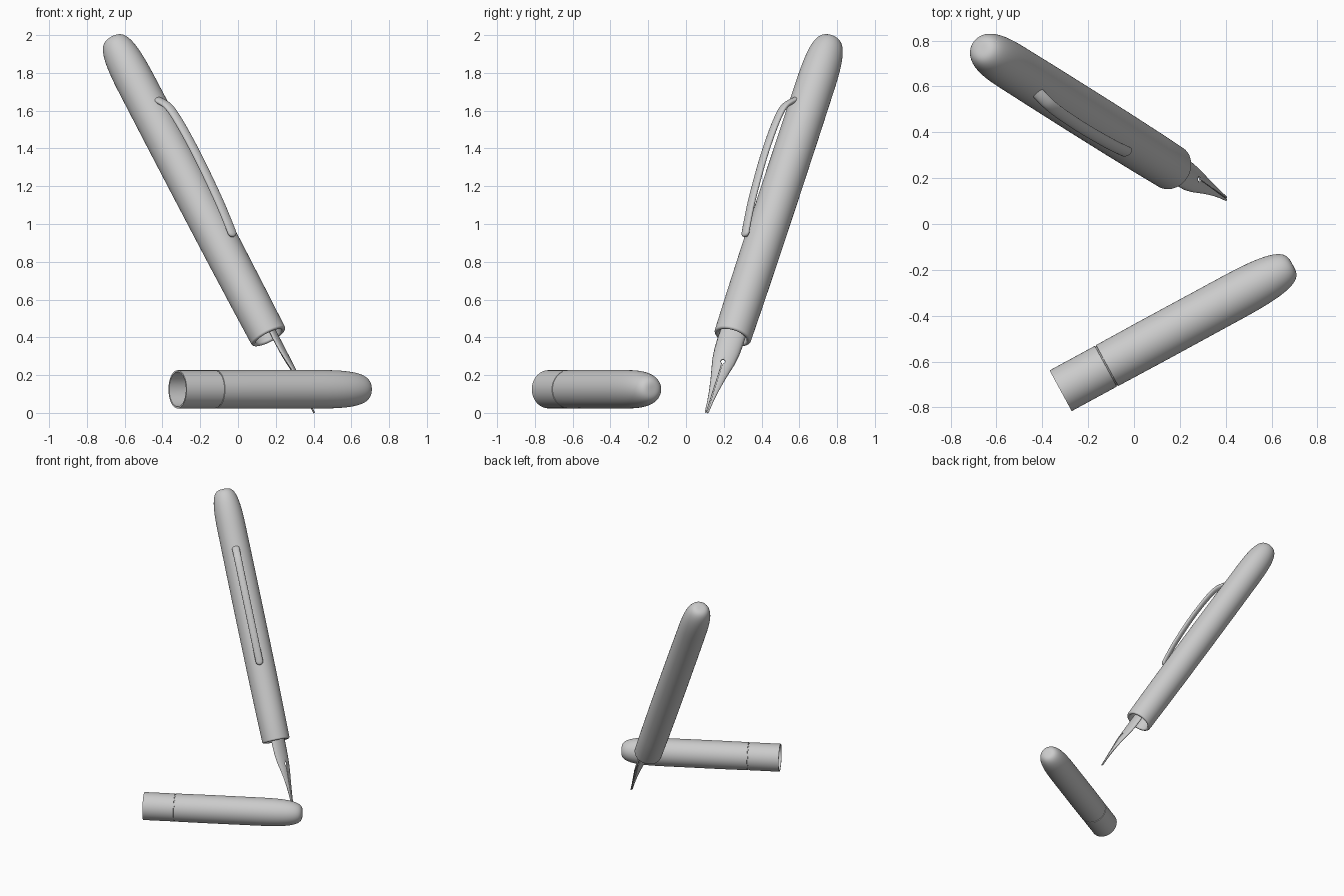
import bpy, bmesh, math
from mathutils import Vector, Matrix

if "Cube" in bpy.data.objects:
    bpy.data.objects.remove(bpy.data.objects["Cube"])


def frame(origin, axis, normal):
    """Matrix with local z along axis and local x along normal."""
    z = Vector(axis).normalized()
    x = Vector(normal)
    x = (x - z * x.dot(z)).normalized()
    y = z.cross(x)
    m = Matrix((x, y, z)).transposed().to_4x4()
    m.translation = Vector(origin)
    return m


def finish(name, bm, matrix, angle=35):
    bmesh.ops.recalc_face_normals(bm, faces=bm.faces)
    me = bpy.data.meshes.new(name)
    bm.to_mesh(me)
    bm.free()
    ob = bpy.data.objects.new(name, me)
    bpy.context.collection.objects.link(ob)
    ob.matrix_world = matrix
    bpy.ops.object.select_all(action='DESELECT')
    ob.select_set(True)
    bpy.context.view_layer.objects.active = ob
    bpy.ops.object.shade_smooth_by_angle(angle=math.radians(angle))
    return ob


def loft(bm, rings, closed=True):
    """Join consecutive rings of points with quads."""
    vr = [[bm.verts.new(p) for p in r] for r in rings]
    n = len(rings[0])
    for a, b in zip(vr, vr[1:]):
        for i in range(n if closed else n - 1):
            j = (i + 1) % n
            bm.faces.new((a[i], a[j], b[j], b[i]))
    return vr


def lathe(name, profile, matrix, seg=64):
    bm = bmesh.new()
    ang = [2 * math.pi * i / seg for i in range(seg)]
    loft(bm, [[(r * math.cos(a), r * math.sin(a), z) for a in ang] for r, z in profile])
    bmesh.ops.remove_doubles(bm, verts=bm.verts, dist=1e-6)
    return finish(name, bm, matrix)


def dome(radius, end, length=0.35, n=24):
    """Long, blunt rounded end of the barrel and cap."""
    pts = []
    for i in range(n + 1):
        u = 1 - (1 - i / n) ** 4
        pts.append((radius * max(0, 1 - u ** 3.2) ** 0.28, end - length + length * u))
    return pts


def lerp(table, t):
    for (a, va), (b, vb) in zip(table, table[1:]):
        if t <= b:
            k = (t - a) / (b - a)
            return va + (vb - va) * k
    return table[-1][1]


origin = (0.374, 0.113, 0)
axis = (-0.445, 0.28, 0.85)
pen = frame(origin, axis, (0.486, -0.726, 0.486))
nib_frame = frame(origin, axis, (0.886, 0, 0.464))

# Barrel with a rounded rim and a recessed socket for the nib
rim = [(0.088 + 0.012 * math.sin(a), 0.483 - 0.012 * math.cos(a))
       for a in [math.radians(d) for d in range(-90, 91, 15)]]
lathe("barrel", [(0, 0.70), (0.074, 0.70)] + rim +
      [(0.1025, 0.7), (0.1045, 1.0), (0.105, 1.4), (0.1045, 1.75)] + dome(0.1035, 2.335), pen)

# Cap lying beside the pen, hollow, with a thin seam groove
a = math.radians(28.5)
cap = frame((-0.32, -0.7275, 0.125), (math.cos(a), math.sin(a), 0), (0, 0, 1))
lathe("cap", [(0, 0.95), (0.07, 0.93), (0.09, 0.85), (0.092, 0.0), (0.101, 0.0),
              (0.101, 0.224), (0.097, 0.225), (0.097, 0.230), (0.1015, 0.231),
              (0.1025, 0.45)] + dome(0.102, 1.152), cap)

# Arched clip: rounded strip swept along the barrel
path = [(1.05, 0.127), (1.12, 0.138), (1.255, 0.154), (1.48, 0.167), (1.65, 0.166),
        (1.76, 0.158), (1.82, 0.145), (1.86, 0.122), (1.90, 0.088)]
cu = []
for i in range(len(path) - 1):                 # smooth the path
    p = [Vector(path[min(max(i + k, 0), len(path) - 1)]) for k in (-1, 0, 1, 2)]
    for j in range(6):
        t = j / 6
        cu.append(0.5 * (2 * p[1] + (p[2] - p[0]) * t
                         + (2 * p[0] - 5 * p[1] + 4 * p[2] - p[3]) * t * t
                         + (3 * p[1] - p[0] - 3 * p[2] + p[3]) * t ** 3))
cu.append(Vector(path[-1]))
t0 = (cu[0] - cu[1]).normalized()
t1 = (cu[-1] - cu[-2]).normalized()
steps = [math.radians(d) for d in (15, 30, 45, 60, 75, 88)]
stations = [(cu[0] + t0 * 0.025 * math.sin(s), math.cos(s)) for s in reversed(steps)]
stations += [(c, 1) for c in cu]
stations += [(cu[-1] + t1 * 0.022 * math.sin(s), math.cos(s)) for s in steps]
rings = []
for i, (c, f) in enumerate(stations):
    tan = (stations[min(i + 1, len(stations) - 1)][0] - stations[max(i - 1, 0)][0]).normalized()
    ring = []
    for k in range(20):
        q = 2 * math.pi * k / 20
        w = 0.027 * f * math.cos(q)
        h = 0.015 * math.sqrt(f) * math.sin(q)
        ring.append((c.y + tan.x * h, w, c.x - tan.y * h))
    rings.append(ring)
bm = bmesh.new()
vr = loft(bm, rings)
bm.faces.new(vr[0])
bm.faces.new(vr[-1])
finish("clip", bm, pen, 50)

# Nib: arched half shell with slit and breather hole, mirrored and thickened
width = [(-0.013, 0.008), (0.05, 0.013), (0.12, 0.022), (0.2, 0.036), (0.26, 0.049),
         (0.31, 0.059), (0.37, 0.066), (0.44, 0.068), (0.55, 0.066), (0.701, 0.064)]
crown = [(-0.013, 0.026), (0.1, 0.034), (0.25, 0.044), (0.701, 0.046)]
hole_s, hole_r = 0.295, 0.012
stations = [-0.013 + 0.293 * i / 18 for i in range(18)]
stations += [hole_s - hole_r * math.cos(math.radians(d)) for d in range(15, 181, 15)]
stations += [0.33 + 0.037 * i for i in range(11)]
rows = []
for s in stations:
    w, c = lerp(width, s), lerp(crown, s)
    gap = 0.0018 if s < hole_s else 0
    if abs(s - hole_s) < hole_r:
        gap = max(gap, math.sqrt(hole_r ** 2 - (s - hole_s) ** 2))
    row = []
    for k in range(9):
        y = gap + (w - gap) * k / 8
        drop = 0.038 * (w / 0.066) ** 1.3
        row.append((c - drop * (1 - math.sqrt(max(0, 1 - (0.97 * y / w) ** 2))), y, s))
    rows.append(row)
bm = bmesh.new()
loft(bm, rows, closed=False)
nib = finish("nib", bm, nib_frame, 40)
mirror = nib.modifiers.new("mirror", 'MIRROR')
mirror.use_axis = (False, True, False)
mirror.merge_threshold = 0.0005
solid = nib.modifiers.new("thickness", 'SOLIDIFY')
solid.thickness = 0.008
solid.offset = 0
